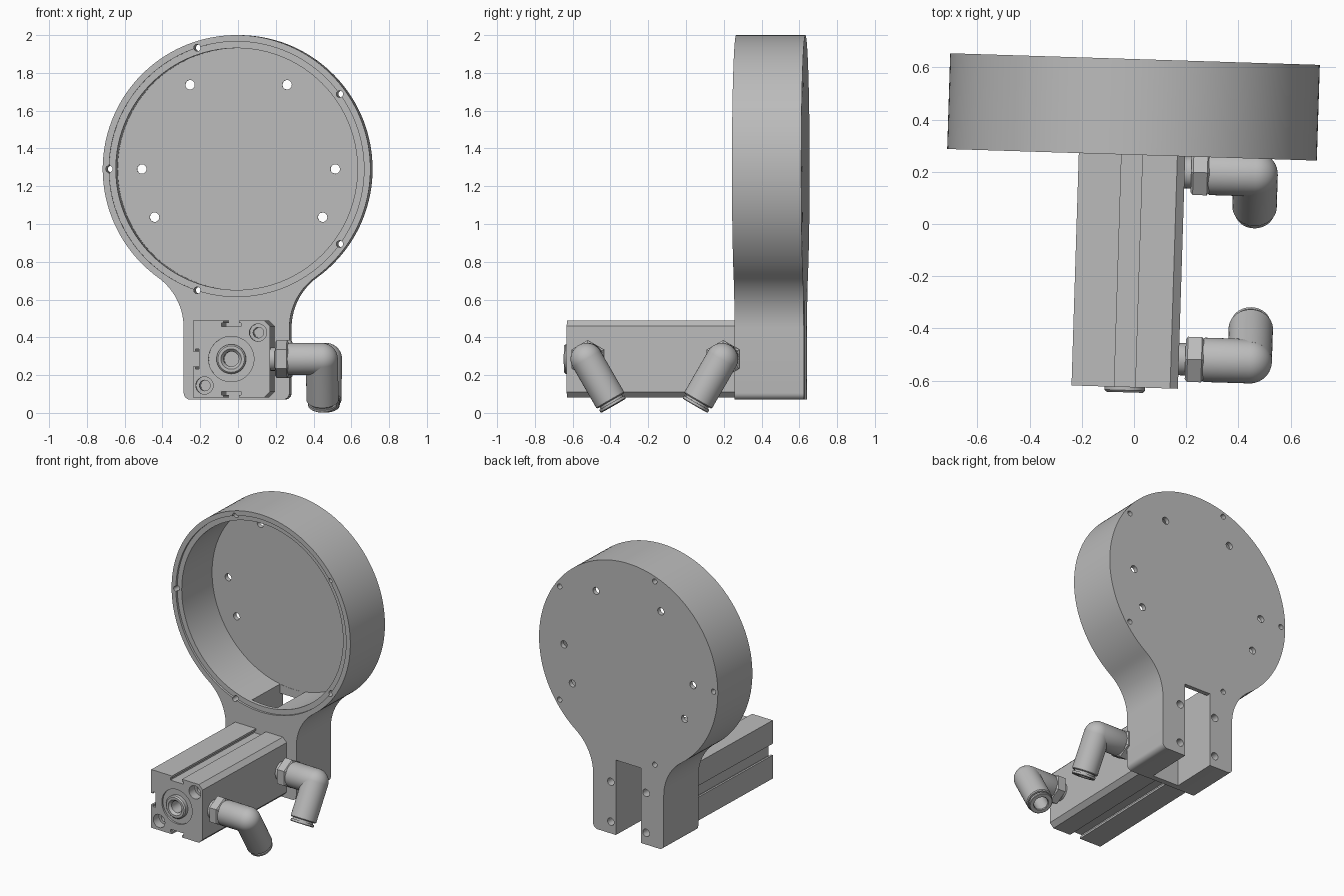
import bpy, bmesh
from math import sin, cos, pi, radians, atan2
from mathutils import Vector

cube = bpy.data.objects.get("Cube")
if cube:
    bpy.data.objects.remove(cube, do_unlink=True)

grey = bpy.data.materials.new("plain grey")
grey.use_nodes = True
grey.diffuse_color = (0.5, 0.5, 0.5, 1)
grey.node_tree.nodes["Principled BSDF"].inputs["Base Color"].default_value = (0.5, 0.5, 0.5, 1)

CX = -0.016                      # shared centre line
RING_Z, RING_R = 1.291, 0.709    # round housing
FRONT, BACK, FLOOR = 0.265, 0.632, 0.602
BLOCK_Z, BLOCK_H = 0.285, 0.204  # cylinder block
FACE = -0.626
Y = Vector((0, 1, 0))
parts = []


def finish(name, bm):
    bmesh.ops.recalc_face_normals(bm, faces=bm.faces)
    mesh = bpy.data.meshes.new(name)
    bm.to_mesh(mesh)
    bm.free()
    mesh.materials.append(grey)
    ob = bpy.data.objects.new(name, mesh)
    bpy.context.collection.objects.link(ob)
    parts.append(ob)
    return ob


def prism(name, outline, y0, y1):
    """Extrude an (x, z) outline along y."""
    bm = bmesh.new()
    face = bm.faces.new([bm.verts.new((x, y0, z)) for x, z in outline])
    ext = bmesh.ops.extrude_face_region(bm, geom=[face])
    moved = [v for v in ext["geom"] if isinstance(v, bmesh.types.BMVert)]
    bmesh.ops.translate(bm, vec=Y * (y1 - y0), verts=moved)
    return finish(name, bm)


def lathe(name, profile, origin, axis, sides=48):
    """Revolve (radius, height) pairs around an axis from origin; ends are capped."""
    bm = bmesh.new()
    turn = Vector((0, 0, 1)).rotation_difference(Vector(axis))
    rings = []
    for r, h in profile:
        n = 1 if r == 0 else sides
        rings.append([bm.verts.new(Vector(origin) + turn @ Vector(
            (r * cos(2 * pi * i / sides), r * sin(2 * pi * i / sides), h))) for i in range(n)])
    for a, b in zip(rings, rings[1:]):
        for i in range(sides):
            quad = [a[i % len(a)], a[(i + 1) % len(a)], b[(i + 1) % len(b)], b[i % len(b)]]
            bm.faces.new(list(dict.fromkeys(quad)))
    for ring in (rings[0], rings[-1]):
        if len(ring) > 1:
            bm.faces.new(ring)
    return finish(name, bm)


def cut(target, cutter):
    mod = target.modifiers.new("cut", "BOOLEAN")
    mod.operation, mod.solver, mod.object = "DIFFERENCE", "EXACT", cutter
    bpy.context.view_layer.objects.active = target
    bpy.ops.object.modifier_apply(modifier=mod.name)
    parts.remove(cutter)
    bpy.data.objects.remove(cutter, do_unlink=True)


def bore(target, x, z, r, y0, y1, sides=24):
    cut(target, lathe("cutter", [(r, 0), (r, y1 - y0)], (x, y0, z), Y, sides))


def box_cut(target, x0, x1, y0, y1, z0, z1):
    cut(target, prism("cutter", [(x0, z0), (x1, z0), (x1, z1), (x0, z1)], y0, y1))


def arc(cx, cz, r, a0, a1, n):
    return [(cx + r * cos(a0 + (a1 - a0) * i / n), cz + r * sin(a0 + (a1 - a0) * i / n))
            for i in range(n + 1)]


# Bracket outline: rounded foot, concave fillet, then half of the ring
HALF, FOOT, FIL_Z, CORNER = 0.28, 0.07, 0.45, 0.035
drop = RING_Z - FIL_Z
fil = (HALF**2 + drop**2 - RING_R**2) / (2 * (RING_R - HALF))
tangent = atan2(drop, -(HALF + fil))
right = arc(HALF - CORNER, FOOT + CORNER, CORNER, -pi / 2, 0, 6)
right += arc(HALF + fil, FIL_Z, fil, pi, tangent, 14)
right += arc(0, RING_Z, RING_R, tangent - pi, pi / 2, 60)[1:]
outline = right + [(-x, z) for x, z in reversed(right[:-1])]
bracket = prism("bracket_housing", [(CX + x, z) for x, z in outline], FRONT, BACK)

# Housing cavity, seal ledge and rear slot
bore(bracket, CX, RING_Z, 0.64, FRONT - 0.1, FLOOR, 120)
bore(bracket, CX, RING_Z, 0.675, FRONT - 0.1, FRONT + 0.015, 120)
box_cut(bracket, CX - 0.1, CX + 0.1, FRONT + 0.04, BACK + 0.1, -0.1, 0.595)
box_cut(bracket, CX - 0.1, CX + 0.1, FRONT + 0.04, FLOOR - 0.001, 0.5, 0.75)

# Floor holes, rim holes and foot bolt holes
for side in (-1, 1):
    for x, z in ((0.257, 1.737), (0.512, 1.291), (0.445, 1.036)):
        bore(bracket, CX + side * x, z, 0.025, FLOOR - 0.05, BACK + 0.1)
    for up in (-1, 1):
        bore(bracket, CX + side * 0.14, BLOCK_Z + 0.007 + up * 0.14, 0.026, BACK - 0.2, BACK + 0.1)
for k in range(5):
    a = pi + k * 2 * pi / 5
    bore(bracket, CX + 0.675 * cos(a), RING_Z + 0.675 * sin(a), 0.018, FRONT - 0.1, BACK + 0.1, 16)

# Cylinder block with two chamfered corners
H, C = BLOCK_H, 0.03
shape = [(-H, -H), (H - C, -H), (H, C - H), (H, H - C), (H - C, H), (-H, H)]
block = prism("cylinder_block", [(CX + x, BLOCK_Z + z) for x, z in shape], FACE, FRONT)

# Undercut sensor grooves on top, left and bottom
groove = [(-0.04, 0.1), (-0.04, -0.014), (-0.052, -0.014), (-0.052, -0.032),
          (0.052, -0.032), (0.052, -0.014), (0.04, -0.014), (0.04, 0.1)]
for a in (0, pi / 2, pi):
    pts = [(CX + u * cos(a) - (H + w) * sin(a), BLOCK_Z + u * sin(a) + (H + w) * cos(a))
           for u, w in groove]
    cut(block, prism("cutter", pts, FACE - 0.1, FRONT + 0.1))

# Front face bolt holes and rod recess
for s in (-1, 1):
    bore(block, CX + s * 0.142, BLOCK_Z + s * 0.14, 0.046, FACE - 0.1, FACE + 0.06)
    bore(block, CX + s * 0.142, BLOCK_Z + s * 0.14, 0.028, FACE - 0.1, FACE + 0.3)
bore(block, CX, BLOCK_Z, 0.12, FACE - 0.1, FACE + 0.012, 48)
bore(block, CX, BLOCK_Z, 0.045, FACE - 0.1, FACE + 0.16, 24)

# Hollow piston rod end
lathe("piston_rod", [(0, 0), (0.078, 0), (0.078, 0.158), (0.07, 0.166), (0.054, 0.166),
                     (0.04, 0.15), (0.04, 0.03), (0, 0.03)],
      (CX, FACE + 0.146, BLOCK_Z), -Y)

# Two elbow air fittings angled towards each other
R, ELBOW_X, SIDE = 0.085, 0.46, CX + BLOCK_H
for label, y, lean in (("front", -0.512, 1), ("rear", 0.205, -1)):
    base = (SIDE - 0.01, y, BLOCK_Z)
    lathe(label + "_fitting_neck", [(0.062, 0), (0.062, 0.05)], base, (1, 0, 0))
    lathe(label + "_fitting_nut", [(0.088, 0), (0.1, 0.008), (0.1, 0.062), (0.088, 0.07)],
          (0.213, y, BLOCK_Z), (1, 0, 0), 6)
    reach = ELBOW_X - 0.275
    dome = [(R * cos(t * pi / 20), reach + R * sin(t * pi / 20)) for t in range(10)]
    lathe(label + "_elbow_body", [(R - 0.006, 0), (R, 0.012)] + dome + [(0, reach + R)],
          (0.275, y, BLOCK_Z), (1, 0, 0))
    down = (0, lean * sin(radians(30)), -cos(radians(30)))
    lathe(label + "_elbow_arm",
          [(0, 0), (R, 0), (R, 0.25), (0.079, 0.256), (0.068, 0.256), (0.068, 0.267), (0.077, 0.267),
           (0.077, 0.281), (0.073, 0.285), (0.05, 0.285), (0.046, 0.28), (0.046, 0.15), (0, 0.15)],
          (ELBOW_X, y, BLOCK_Z), down)

# Shading and the slight turn of the whole assembly
for ob in parts:
    ob.rotation_euler.z = radians(-1.8)
    ob.select_set(True)
bpy.context.view_layer.objects.active = parts[0]
bpy.ops.object.shade_smooth_by_angle(angle=radians(28))
